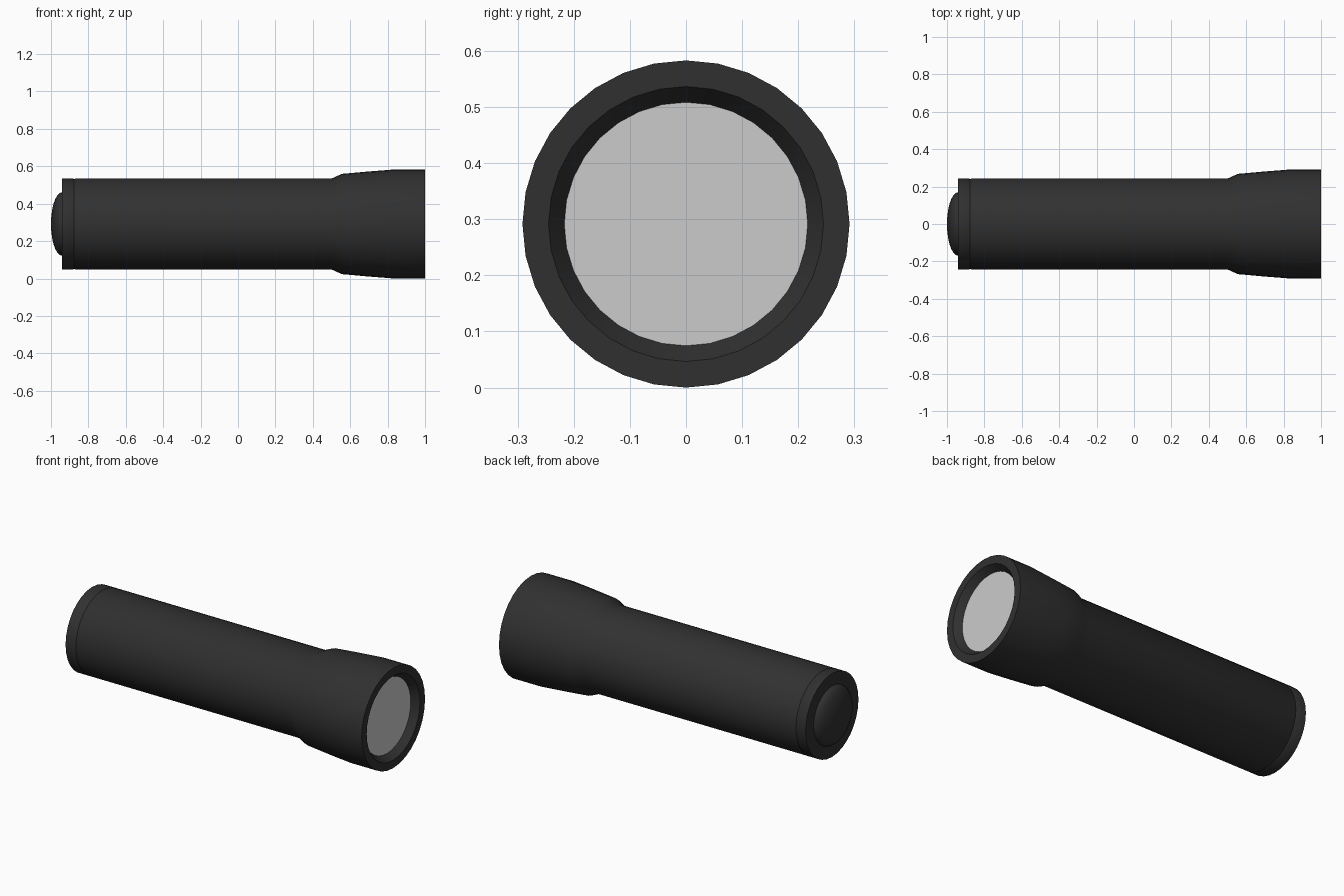
import bpy, bmesh, math

if "Cube" in bpy.data.objects:
    bpy.data.objects.remove(bpy.data.objects["Cube"])

SIDES = 32
AXIS_Z = 0.2915


def material(name, colour):
    m = bpy.data.materials.new(name)
    m.diffuse_color = colour
    m.use_nodes = True
    m.node_tree.nodes["Principled BSDF"].inputs["Base Color"].default_value = m.diffuse_color
    return m


def lathe(name, profile, mat):
    """Revolve (x, radius) points about the torch axis; radius 0 makes a pole."""
    bm = bmesh.new()
    rings = []
    for x, r in profile:
        count = SIDES if r > 0 else 1
        rings.append([bm.verts.new((x, r * math.sin(2 * math.pi * i / SIDES),
                                    AXIS_Z + r * math.cos(2 * math.pi * i / SIDES)))
                      for i in range(count)])
    for a, b in zip(rings, rings[1:]):
        for i in range(SIDES):
            j = (i + 1) % SIDES
            quad = [a[i % len(a)], a[j % len(a)], b[j % len(b)], b[i % len(b)]]
            bm.faces.new(list(dict.fromkeys(quad)))
    # Profiles run tail to front, so this winding faces outward
    for f in bm.faces:
        f.normal_flip()
    bm.normal_update()
    mesh = bpy.data.meshes.new(name)
    bm.to_mesh(mesh)
    bm.free()
    ob = bpy.data.objects.new(name, mesh)
    bpy.context.collection.objects.link(ob)
    mesh.materials.append(mat)
    bpy.ops.object.select_all(action='DESELECT')
    bpy.context.view_layer.objects.active = ob
    ob.select_set(True)
    bpy.ops.object.shade_smooth_by_angle(angle=math.radians(30))
    return ob


black = material("black_casing", (0.03, 0.03, 0.03, 1))
glass = material("lens_glass", (0.8, 0.8, 0.8, 0.4))

# Tail cap with its seam, barrel, flared head, bezel and sloping lens seat
lathe("casing", [
    (-0.94, 0.17), (-0.94, 0.243), (-0.882, 0.243), (-0.876, 0.240), (-0.87, 0.243),
    (0.50, 0.243), (0.555, 0.268), (0.70, 0.281), (0.835, 0.2915),
    (1.0, 0.2915), (1.0, 0.245), (0.96, 0.217)], black)

# Domed rubber tail switch
dome = [(-0.94 - 0.06 * math.cos(t), 0.17 * math.sin(t))
        for t in (math.pi / 2 * k / 7 for k in range(8))]
dome[0] = (-1.0, 0)
lathe("tail_switch", dome, black)

# Flat lens
lathe("lens", [(0.96, 0.217), (0.96, 0)], glass)
